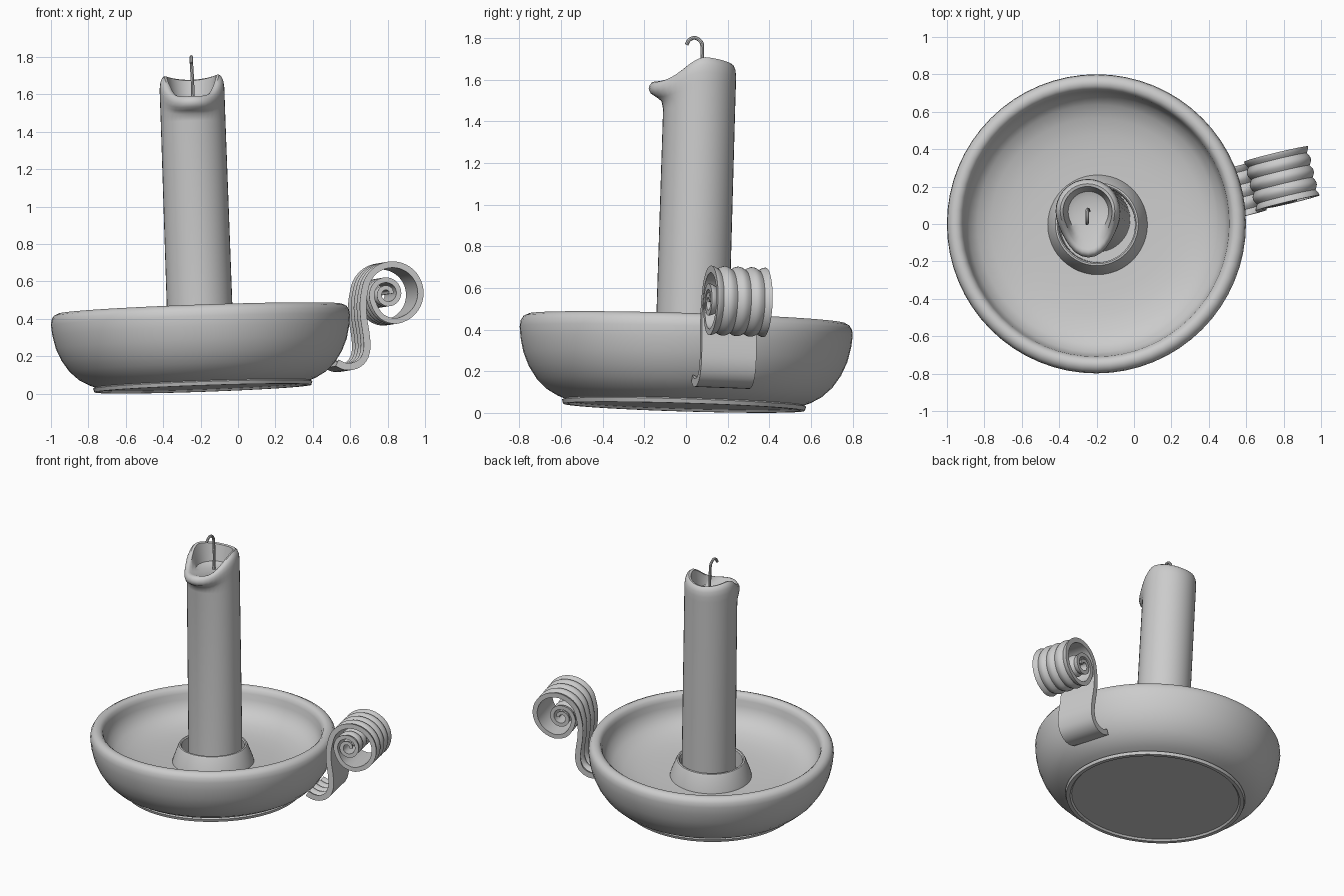
import bpy, bmesh
from math import sin, cos, pi, exp, radians
from mathutils import Vector, Matrix

if "Cube" in bpy.data.objects:
    bpy.data.objects.remove(bpy.data.objects["Cube"])

# whole model leans slightly
TILT = (Matrix.Translation((-0.188, -0.01, 0.027)) @
        Vector((0, 0, 1)).rotation_difference(Vector((-0.035, 0.03, 1))).to_matrix().to_4x4())


def finish(name, bm, angle=40):
    bmesh.ops.remove_doubles(bm, verts=bm.verts, dist=1e-5)
    bmesh.ops.recalc_face_normals(bm, faces=bm.faces)
    bm.transform(TILT)
    me = bpy.data.meshes.new(name)
    bm.to_mesh(me)
    bm.free()
    ob = bpy.data.objects.new(name, me)
    bpy.context.collection.objects.link(ob)
    bpy.ops.object.select_all(action='DESELECT')
    ob.select_set(True)
    bpy.context.view_layer.objects.active = ob
    bpy.ops.object.shade_smooth_by_angle(angle=radians(angle))
    return ob


def loft(name, rings, caps=False, loop=False, angle=40):
    """Skin a list of closed rings with equal point counts."""
    bm = bmesh.new()
    vs = [[bm.verts.new(p) for p in ring] for ring in rings]
    n = len(vs[0])
    pairs = list(zip(vs, vs[1:])) + ([(vs[-1], vs[0])] if loop else [])
    for a, b in pairs:
        for i in range(n):
            j = (i + 1) % n
            bm.faces.new((a[i], a[j], b[j], b[i]))
    if caps:
        bm.faces.new(vs[0])
        bm.faces.new(vs[-1])
    return finish(name, bm, angle)


def lathe(name, profile, seg, loop=False):
    rings = [[(r * cos(2 * pi * i / seg), r * sin(2 * pi * i / seg), z) for i in range(seg)]
             for r, z in profile]
    return loft(name, rings, caps=not loop, loop=loop)


def smooth_path(pts, steps):
    """Catmull-Rom curve through the points."""
    p = [Vector(q) for q in pts]
    p = [2 * p[0] - p[1]] + p + [2 * p[-1] - p[-2]]
    out = []
    for a, b, c, d in zip(p, p[1:], p[2:], p[3:]):
        for k in range(steps):
            t = k / steps
            out.append(0.5 * (2 * b + (c - a) * t + (2 * a - 5 * b + 4 * c - d) * t ** 2
                              + (3 * b - a - 3 * c + d) * t ** 3))
    return out + [p[-2]]


# dish with foot ring, rounded outer wall, rolled rim and shallow bowl
lathe("dish", [
    (0.02, 0.012), (0.545, 0.012), (0.555, 0), (0.58, 0), (0.587, 0.02), (0.575, 0.026),
    (0.61, 0.04), (0.66, 0.068), (0.71, 0.115), (0.75, 0.175), (0.778, 0.24), (0.794, 0.31),
    (0.8, 0.365), (0.796, 0.395), (0.783, 0.416), (0.76, 0.427), (0.737, 0.424), (0.72, 0.41),
    (0.711, 0.385), (0.705, 0.345), (0.685, 0.295), (0.64, 0.252), (0.57, 0.222),
    (0.48, 0.203), (0.38, 0.194), (0.26, 0.19), (0.02, 0.188)], 64)

# candle socket
lathe("socket", [(0.268, 0.185), (0.262, 0.21), (0.228, 0.3), (0.222, 0.31), (0.212, 0.312),
                 (0.205, 0.305), (0.2, 0.185)], 48, loop=True)

# candle with dripping spout at the front and a melted pool
CX, CY, SEG = -0.002, 0.03, 40
wall = [(0.0, 0.0, 0), (0.28, 0.12, 0), (0.42, 0.45, 0), (0.55, 0.85, 0), (0.72, 1, 0),
        (0.86, 1, -0.004), (0.96, 1, -0.014), (1.0, 1, -0.027), (0.98, 1, -0.042)]


def rim(i):
    th = 2 * pi * i / SEG
    phi = min(th, 2 * pi - th)                      # angle away from the front
    t = min(max((phi - 0.25) / 1.5, 0), 1)
    h = 1.56 + 0.12 * t * t * (3 - 2 * t) - 0.022 * max(0, -cos(phi)) ** 2
    return th, h, 0.072 * exp(-(phi / 0.62) ** 2)


def candle_ring(fn):
    ring = []
    for i in range(SEG):
        th, h, bulge = rim(i)
        r, z = fn(h, bulge)
        ring.append((CX + r * sin(th), CY - r * cos(th), z))
    return ring


rings = [candle_ring(lambda h, b: (0.176, 0.19))]
for s, k, dr in wall:
    rings.append(candle_ring(lambda h, b: (0.173 + k * b + dr, 1.43 + (h - 1.43) * s)))
rings += [candle_ring(lambda h, b: (0.122 + 0.8 * b, 1.535 + (h - 1.535) * 0.6)),
          candle_ring(lambda h, b: (0.108 + 0.5 * b, 1.545)),
          candle_ring(lambda h, b: (0.08 + 0.2 * b, 1.533)),
          candle_ring(lambda h, b: (0.015, 1.53))]
loft("candle", rings, caps=True)

# wick, curled over at the tip
path = smooth_path([(0, 0.036, 1.52), (0.002, 0.037, 1.64), (0, 0.036, 1.735), (0, 0.025, 1.762),
                    (0, 0, 1.776), (0, -0.026, 1.766), (-0.002, -0.04, 1.742)], 4)
rings = []
for i, p in enumerate(path):
    d = (path[min(i + 1, len(path) - 1)] - path[max(i - 1, 0)]).normalized()
    side = Vector((1, 0, 0))
    up = d.cross(side).normalized()
    rings.append([p + 0.009 * (cos(a * pi / 4) * side + sin(a * pi / 4) * up) for a in range(8)])
loft("wick", rings, caps=True)

# scrolled handle: ridged strap swept along a spiral in a radial plane
pts = [(0.71, 0.112), (0.755, 0.092), (0.81, 0.095), (0.858, 0.128), (0.88, 0.19), (0.877, 0.27),
       (0.867, 0.35), (0.866, 0.43)]
for deg in range(170, -91, -20):                    # big outer turn
    a = radians(deg)
    pts.append((1.03 + 0.152 * cos(a), 0.48 + 0.15 * sin(a)))
pts += [(0.968, 0.354), (0.929, 0.41)]
for k in range(13):                                 # small inner curl
    a = radians(180 - 45 * k)
    r = 0.084 - 0.0052 * k
    pts.append((0.999 + r * cos(a), 0.475 + r * sin(a)))
path = smooth_path(pts, 3)

W, N, YAW = 0.27, 32, radians(13.5)
section = [(W * (i / N - 0.5), 0.004 + 0.017 * abs(cos(4 * pi * i / N))) for i in range(N + 1)]
section += [(W / 2, -0.018), (-W / 2, -0.018)]
radial, across = Vector((cos(YAW), sin(YAW), 0)), Vector((-sin(YAW), cos(YAW), 0))
rings = []
for i, p in enumerate(path):
    d = (path[min(i + 1, len(path) - 1)] - path[max(i - 1, 0)]).normalized()
    thin = 1 - 0.4 * i / len(path)
    rings.append([radial * (p.x - d.y * t * thin) + across * w + Vector((0, 0, p.y + d.x * t * thin))
                  for w, t in section])
loft("handle", rings, caps=True, angle=50)
